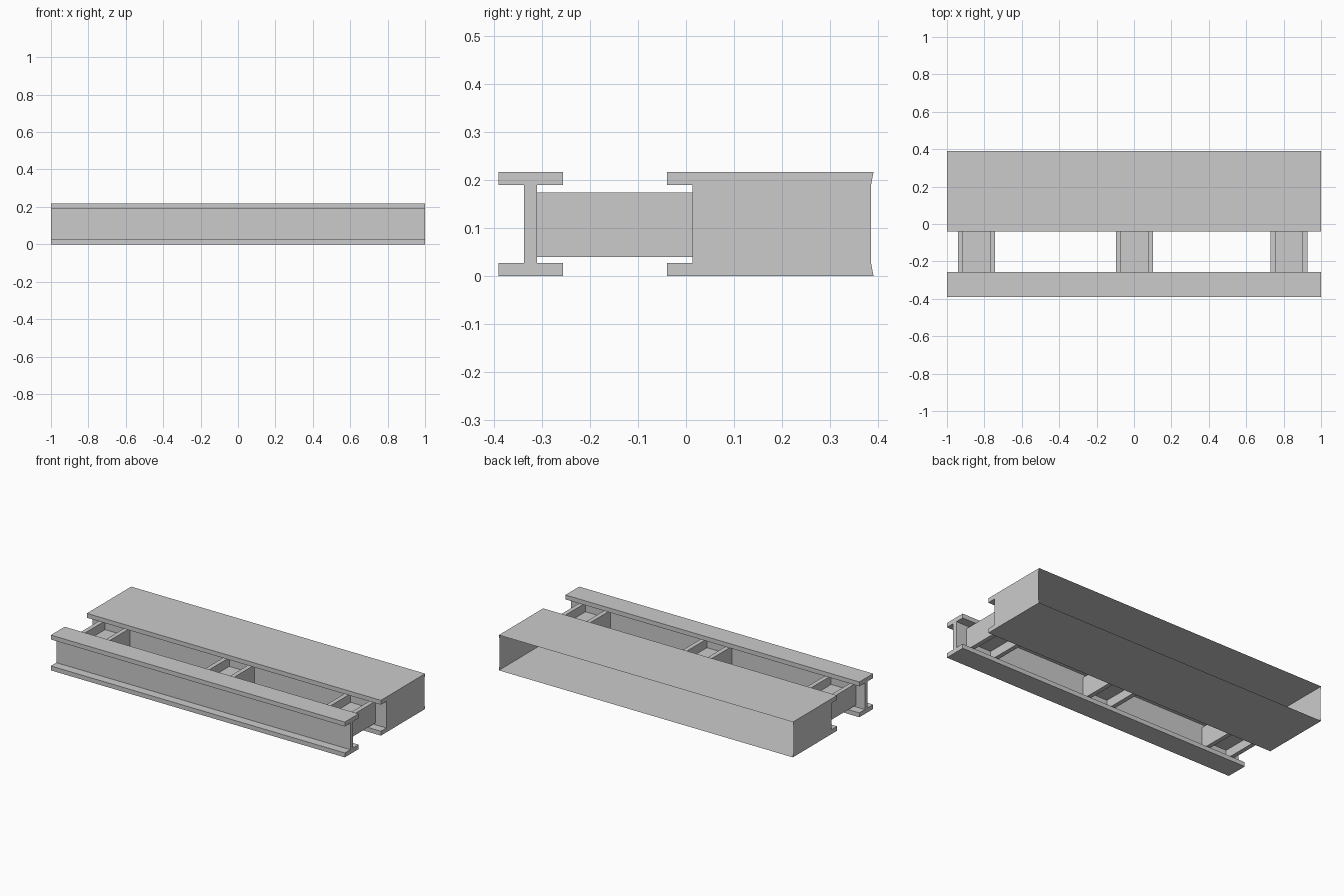
import bpy, bmesh
from mathutils import Vector

if "Cube" in bpy.data.objects:
    bpy.data.objects.remove(bpy.data.objects["Cube"])


def extrude(name, section, start, travel, closed=True, cap=None):
    """Sweep a section (list of 3D points) along travel; cap holds the end outline."""
    bm = bmesh.new()
    a = [bm.verts.new(Vector(p) + Vector(start)) for p in section]
    b = [bm.verts.new(v.co + Vector(travel)) for v in a]
    n = len(section)
    for i in range(n if closed else n - 1):
        j = (i + 1) % n
        bm.faces.new((a[i], a[j], b[j], b[i]))
    if cap is not None:
        extra = [Vector(p) + Vector(start) for p in cap]
        bm.faces.new(a + [bm.verts.new(p) for p in extra])
        bm.faces.new(b + [bm.verts.new(p + Vector(travel)) for p in extra])
    bmesh.ops.recalc_face_normals(bm, faces=bm.faces)
    mesh = bpy.data.meshes.new(name)
    bm.to_mesh(mesh)
    bm.free()
    obj = bpy.data.objects.new(name, mesh)
    bpy.context.collection.objects.link(obj)
    return obj


def i_section(width, height, flange, web):
    """I-beam outline centred on the origin, as (across, up) pairs."""
    w, h, t = width / 2, height / 2, web / 2
    k = h - flange
    right = [(w, -h), (w, -k), (t, -k), (t, k), (w, k), (w, h)]
    return right + [(-u, v) for u, v in reversed(right)]


HEIGHT, FLANGE, WEB, WIDTH = 0.217, 0.027, 0.027, 0.134
MID = HEIGHT / 2

# Front I-beam
extrude("front_beam", [(0, u, v) for u, v in i_section(WIDTH, HEIGHT, FLANGE, WEB)],
        (-1, -0.323, MID), (2, 0, 0), cap=[])

# Rear deep beam: flanged front, open back, end plates slightly notched at the back
top = HEIGHT - FLANGE
shell = [(0.39, 0), (-0.04, 0), (-0.04, FLANGE), (0.013, FLANGE),
         (0.013, top), (-0.04, top), (-0.04, HEIGHT), (0.39, HEIGHT)]
extrude("rear_beam", [(0, y, z) for y, z in shell], (-1, 0, 0), (2, 0, 0),
        closed=False, cap=[(0, 0.385, top), (0, 0.385, FLANGE)])

# Cross members: I-beams laid on their side between the two webs
cross = [(v, 0, u) for u, v in i_section(WIDTH, 0.197, FLANGE, WEB)]
for side, x in (("left", -0.842), ("middle", 0.003), ("right", 0.829)):
    extrude(side + "_cross_member", cross, (x, -0.31, MID - 0.002), (0, 0.323, 0))
